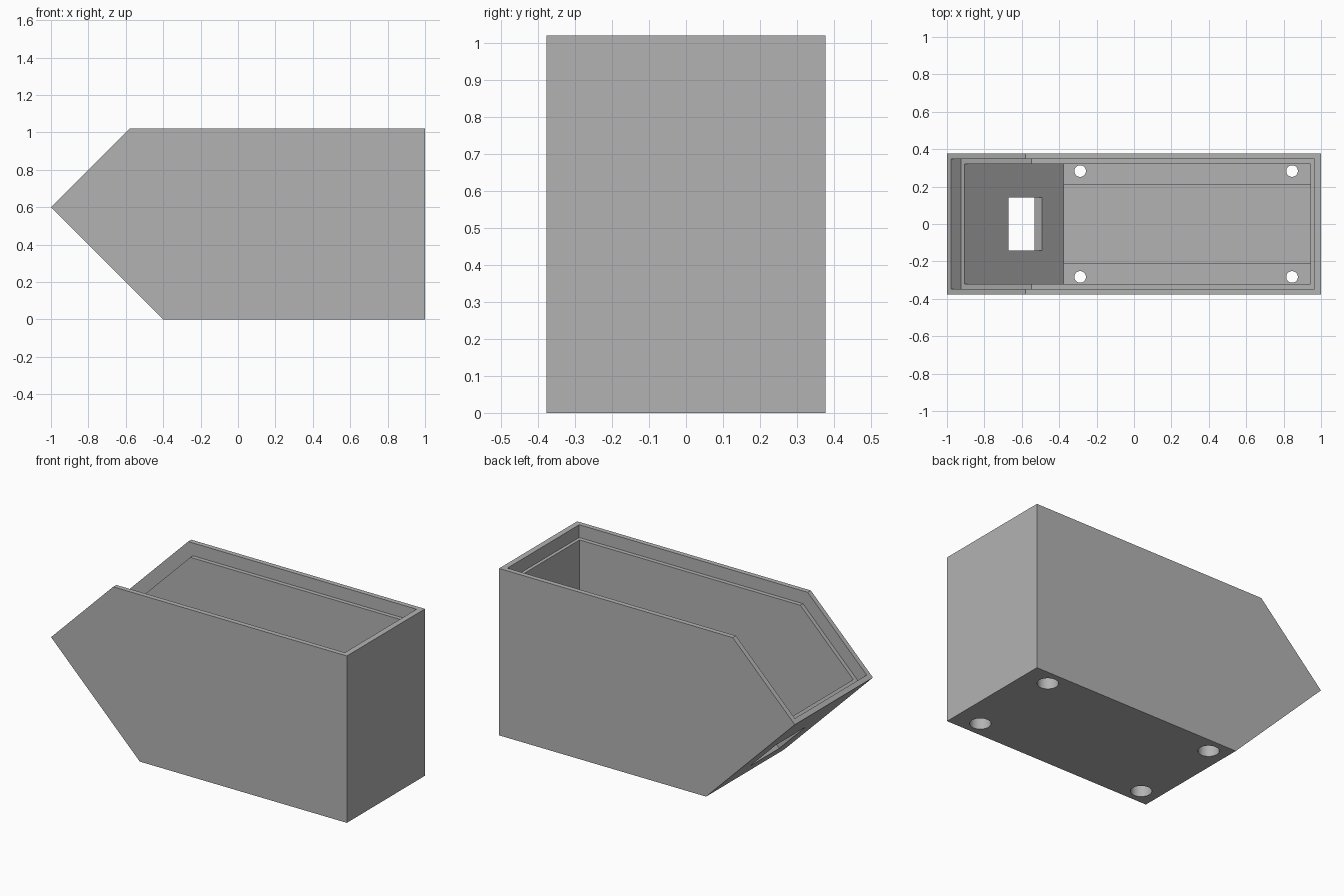
import bpy
import bmesh
from math import sqrt

cube = bpy.data.objects.get("Cube")
if cube:
    bpy.data.objects.remove(cube)

HALF_W, WALL, LIP, END_LIP, RECESS = 0.377, 0.055, 0.03, 0.035, 0.078
LEFT, TOP, NOSE_Z, TOE = -1.0, 1.02, 0.6, -0.4
BEVEL = TOP - NOSE_Z                  # run of the open sloping edge
STRIP_IN, STRIP_TOP = 0.211, 0.17

grey = bpy.data.materials.new("plain grey")
grey.use_nodes = True
grey.diffuse_color = (0.45, 0.45, 0.45, 1)
grey.node_tree.nodes["Principled BSDF"].inputs["Base Color"].default_value = (0.45, 0.45, 0.45, 1)


def make_object(name, bm):
    bmesh.ops.recalc_face_normals(bm, faces=bm.faces[:])
    mesh = bpy.data.meshes.new(name)
    bm.to_mesh(mesh)
    bm.free()
    mesh.materials.append(grey)
    obj = bpy.data.objects.new(name, mesh)
    bpy.context.collection.objects.link(obj)
    return obj


def prism(name, profile, y0, y1):
    """Extrude an x-z profile along y."""
    bm = bmesh.new()
    face = bm.faces.new([bm.verts.new((x, y0, z)) for x, z in profile])
    result = bmesh.ops.extrude_face_region(bm, geom=[face])
    moved = [v for v in result["geom"] if isinstance(v, bmesh.types.BMVert)]
    bmesh.ops.translate(bm, verts=moved, vec=(0, y1 - y0, 0))
    return make_object(name, bm)


def cylinder(name, x, y, z0, z1, radius):
    bm = bmesh.new()
    bmesh.ops.create_cone(bm, cap_ends=True, segments=32, radius1=radius,
                          radius2=radius, depth=z1 - z0)
    bmesh.ops.translate(bm, verts=bm.verts[:], vec=(x, y, (z0 + z1) / 2))
    return make_object(name, bm)


def combine(target, tool, operation="DIFFERENCE"):
    mod = target.modifiers.new(tool.name, "BOOLEAN")
    mod.operation, mod.solver, mod.object = operation, "EXACT", tool
    tool.hide_render = True
    bpy.context.view_layer.objects.active = target
    bpy.ops.object.modifier_apply(modifier=mod.name)
    bpy.data.objects.remove(tool)


def slope_x(z, inset):
    """Point on the lower sloping wall at height z, moved inwards."""
    return TOE - z + inset * sqrt(2)


def opening(right, inset, bottom):
    """Corners where the lower wall, inset, meets the open bevel, sunk by bottom."""
    edge = NOSE_Z - LEFT - bottom * sqrt(2)          # z - x along the bevel
    x = (TOE + inset * sqrt(2) - edge) / 2
    return x, x + edge


# Outer shell
case = prism("open_case", [(LEFT, NOSE_Z), (LEFT + BEVEL, TOP), (1, TOP), (1, 0), (TOE, 0)],
             -HALF_W, HALF_W)

# Main cavity, open along the top and the upper bevel
high = TOP + 0.3
x, z = opening(1, WALL, -0.1)
combine(case, prism("cavity", [(x, z), (x, high), (1 - WALL, high), (1 - WALL, WALL),
                               (slope_x(WALL, WALL), WALL)],
                    -HALF_W + WALL, HALF_W - WALL))

# Stepped seat for a lid around the opening
x0, z0 = opening(1, LIP, -0.1)
x1, z1 = opening(1, LIP, RECESS)
kink = LEFT + BEVEL + RECESS * (sqrt(2) - 1)
combine(case, prism("lid_seat", [(x0, z0), (x0, high), (1 - END_LIP, high),
                                 (1 - END_LIP, TOP - RECESS), (kink, TOP - RECESS), (x1, z1)],
                    -HALF_W + LIP, HALF_W - LIP))

# Raised strips on both sides of the floor
start, end = slope_x(WALL, WALL), 1 - WALL / 2
for side in (-1, 1):
    ys = sorted((side * STRIP_IN, side * (HALF_W - WALL / 2)))
    strip = prism("floor_strip", [(start, 0.02), (start, STRIP_TOP), (end, STRIP_TOP), (end, 0.02)], *ys)
    combine(case, strip, "UNION")

# Rectangular slot straight through the sloping wall
a, b = -0.67, -0.493
c = TOE + WALL * sqrt(2)
combine(case, prism("slot", [(a + d, c - a + d) if i else (b + d, c - b + d)
                             for d, i in ((-0.1, 0), (-0.1, 1), (0.04, 1), (0.04, 0))],
                    -0.142, 0.142))

# Screw holes, widened from below
for x in (-0.288, 0.845):
    for y in (-0.283, 0.283):
        combine(case, cylinder("screw_hole", x, y, -0.05, 0.3, 0.031))
        combine(case, cylinder("screw_head_recess", x, y, -0.05, 0.11, 0.058))

# Smooth round holes, sharp edges elsewhere
bpy.ops.object.select_all(action="DESELECT")
case.select_set(True)
bpy.context.view_layer.objects.active = case
bpy.ops.object.shade_smooth_by_angle()
